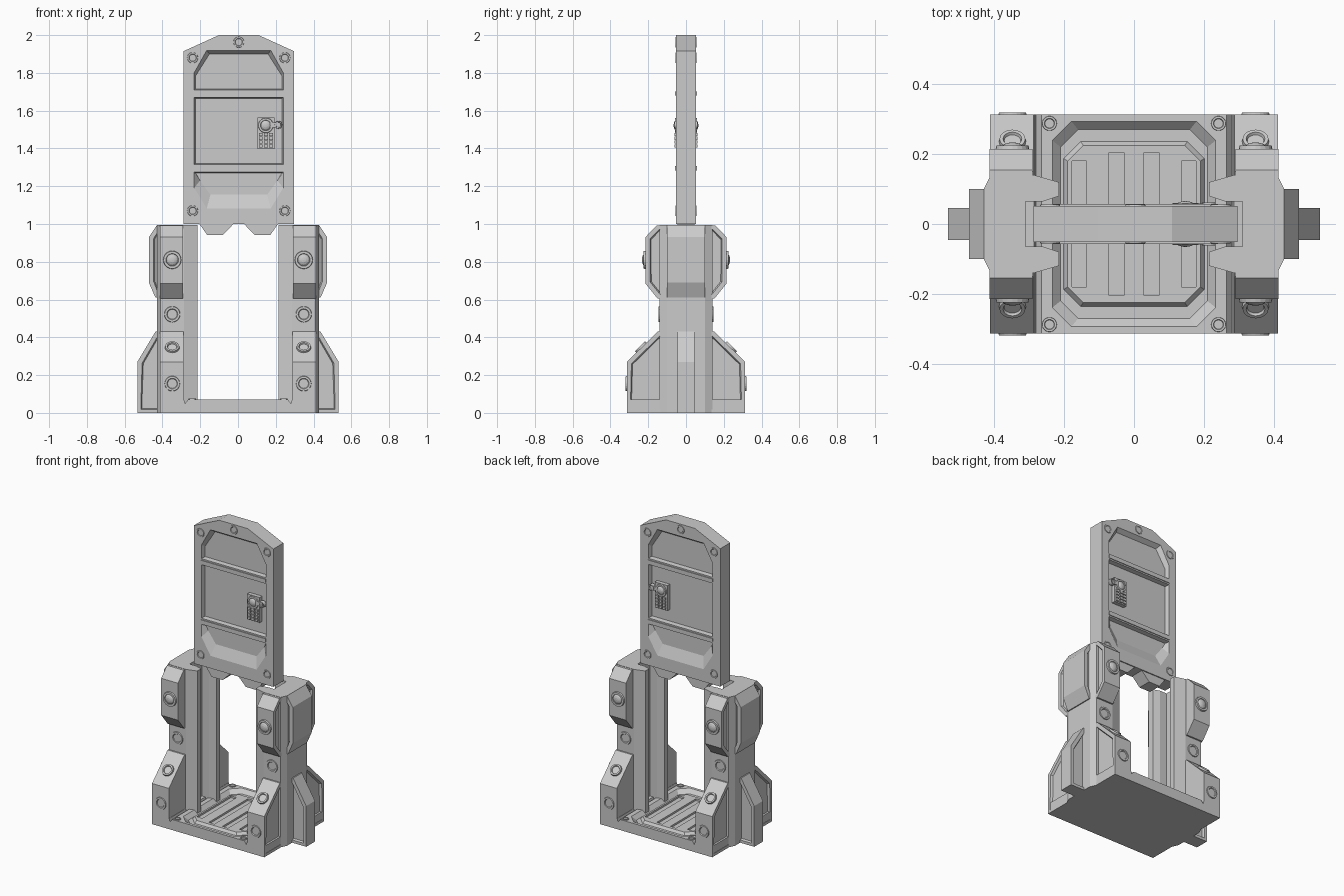
import bpy, bmesh, math
from mathutils import Vector

if "Cube" in bpy.data.objects:
    bpy.data.objects.remove(bpy.data.objects["Cube"])

AX = {'x': lambda u, v, d: (d, u, v), 'y': lambda u, v, d: (u, d, v), 'z': lambda u, v, d: (u, v, d)}

def finish(bm, name, mirror=''):
    bmesh.ops.recalc_face_normals(bm, faces=bm.faces[:])
    me = bpy.data.meshes.new(name)
    bm.to_mesh(me)
    bm.free()
    ob = bpy.data.objects.new(name, me)
    bpy.context.collection.objects.link(ob)
    if mirror:
        m = ob.modifiers.new('mirror', 'MIRROR')
        m.use_axis = ('x' in mirror, 'y' in mirror, False)
        m.use_mirror_merge = False
    return ob

def loft(name, axis, pa, a, pb, b, mirror='', pocket=''):
    """Prism or frustum between two outlines; pocket sinks a panel in the low/high cap."""
    bm = bmesh.new()
    va = [bm.verts.new(AX[axis](u, v, a)) for u, v in pa]
    vb = [bm.verts.new(AX[axis](u, v, b)) for u, v in pb]
    caps = {'lo': bm.faces.new(va), 'hi': bm.faces.new(vb)}
    n = len(va)
    for i in range(n):
        j = (i + 1) % n
        bm.faces.new((va[i], va[j], vb[j], vb[i]))
    bmesh.ops.recalc_face_normals(bm, faces=bm.faces[:])
    for k in pocket.split():
        bmesh.ops.inset_region(bm, faces=[caps[k]], thickness=.026)
        bmesh.ops.inset_region(bm, faces=[caps[k]], thickness=.007, depth=-.015)
    return finish(bm, name, mirror)

def prism(name, axis, pts, a, b, mirror='', pocket=''):
    return loft(name, axis, pts, a, pts, b, mirror, pocket)

def box(name, x0, x1, y0, y1, z0, z1, mirror=''):
    return prism(name, 'z', [(x0, y0), (x1, y0), (x1, y1), (x0, y1)], z0, z1, mirror)

def octagon(x, y, c):
    q = [(x - c, -y), (x, -y + c), (x, y - c), (x - c, y)]
    return q + [(-u, -v) for u, v in q]

def sym(pts, cx=0):
    return [(cx + u, v) for u, v in pts] + [(cx - u, v) for u, v in reversed(pts)]

def cut(ob, cutters):
    bpy.context.view_layer.objects.active = ob
    for c in cutters:
        m = ob.modifiers.new('cut', 'BOOLEAN')
        m.object, m.operation, m.solver = c, 'DIFFERENCE', 'EXACT'
        bpy.ops.object.modifier_apply(modifier=m.name)
        bpy.data.objects.remove(c)

def bolt(name, loc, normal, r, h=.006, mirror='xy', dome=False):
    """Low disc with a ring groove, optionally with a domed head."""
    bm = bmesh.new()
    bmesh.ops.create_cone(bm, cap_ends=True, segments=20, radius1=r, radius2=r * .92, depth=2 * h)
    top = max(bm.faces, key=lambda f: f.calc_center_median().z)
    bmesh.ops.inset_region(bm, faces=[top], thickness=r * .25)
    bmesh.ops.inset_region(bm, faces=[top], thickness=r * .08, depth=-h * .8)
    if dome:
        s = bmesh.ops.create_uvsphere(bm, u_segments=16, v_segments=8, radius=r * .68)
        bmesh.ops.scale(bm, verts=s['verts'], vec=(1, 1, .55))
    rot = Vector((0, 0, 1)).rotation_difference(Vector(normal).normalized())
    bmesh.ops.rotate(bm, verts=bm.verts[:], matrix=rot.to_matrix())
    bmesh.ops.translate(bm, verts=bm.verts[:], vec=loc)
    return finish(bm, name, mirror)

# Base slab with side grooves and sunken floor grate
base = prism('base', 'y', sym([(.41, 0), (.41, .07), (.286, .07), (.28, .05), (.265, .07)]), -.313, .313)
cut(base, [loft('floor_cut', 'z', octagon(.235, .295, .055), .071, octagon(.21, .27, .05), .045)])
grate = loft('floor_grate', 'z', octagon(.205, .24, .05), .04, octagon(.19, .225, .045), .062)
cut(grate, [box('slot_cut', x - .021, x + .021, -y, y, .05, .1)
            for x, y in ((-.157, .18), (-.05, .205), (.05, .205), (.157, .18))])
bolt('floor_bolt', (.242, -.288, .07), (0, 0, 1), .022, .005)

# Posts with a door slot down the inner side
half = [(.43, -.10), (.41, -.14), (.285, -.14), (.215, -.12), (.215, -.08), (.26, -.065), (.31, -.065)]
prism('post', 'z', half + [(x, -y) for x, y in reversed(half)], 0, .995, 'x')

# Front and back feet and upper housings
prism('foot', 'x', [(-.10, 0), (-.313, 0), (-.313, .27), (-.15, .43), (-.10, .43)], .288, .412, 'xy', 'hi')
prism('upper_housing', 'x', [(-.10, .605), (-.15, .605), (-.215, .685), (-.215, .93), (-.155, .993), (-.10, .993)],
      .29, .413, 'xy', 'hi')

# Outer side fins and housings
prism('side_fin', 'y', [(.39, 0), (.533, 0), (.533, .27), (.437, .43), (.39, .43)], -.046, .046, 'x', 'lo hi')
prism('side_housing', 'y', [(.38, .61), (.437, .61), (.472, .69), (.472, .93), (.43, .993), (.38, .993)],
      -.10, .10, 'x', 'lo hi')

# Post bolts
bolt('foot_bolt', (.348, -.313, .155), (0, -1, 0), .042)
bolt('slope_bolt', (.348, -.237, .346), (0, -1, 1), .04, .01)
bolt('post_bolt', (.348, -.14, .522), (0, -1, 0), .044)
bolt('housing_screw', (.348, -.215, .81), (0, -1, 0), .05, .01, dome=True)

# Door slab with three sunken panels per side
CX = .004
door = prism('door', 'y', sym([(.292, 1.0), (.292, 1.915), (.105, 2.0)], CX), -.052, .052)
panels = [
    (sym([(.237, 1.71), (.237, 1.80), (.17, 1.92)], CX), sym([(.228, 1.715), (.228, 1.785), (.155, 1.90)], CX)),
    (sym([(.237, 1.315), (.237, 1.67)], CX), sym([(.228, 1.32), (.228, 1.665)], CX)),
    (sym([(.17, 1.08), (.237, 1.19), (.237, 1.275)], CX), sym([(.15, 1.155), (.205, 1.23), (.228, 1.27)], CX))]
cut(door, [loft('panel_cut', 'y', po, s * .053, pi, s * .024) for s in (-1, 1) for po, pi in panels])

# Thin ribs dividing the door panels
for z in (1.69, 1.295):
    box('door_rib', CX - .237, CX + .237, -.057, .057, z - .011, z + .011)

# Teeth under the door
for s in (-1, 1):
    prism('door_tooth', 'y', [(CX + s * u, z) for u, z in ((.208, 1.0), (.167, .942), (.085, .942), (.028, 1.0))],
          -.045, .045)

# Door bolts
for x, z in ((-.24, 1.88), (.248, 1.88), (CX, 1.963), (-.24, 1.07), (.248, 1.07)):
    bolt('door_bolt', (x, -.052, z), (0, -1, 0), .03, .004, 'y')

# Lock plate, keypad, knob and latch on both faces
box('lock_plate', .102, .194, -.05, -.02, 1.397, 1.565, 'y')
for i in range(3):
    for j in range(4):
        x, z = .121 + .027 * i, 1.412 + .021 * j
        box('key', x - .01, x + .01, -.06, -.048, z - .008, z + .008, 'y')
bolt('lock_knob', (.147, -.05, 1.522), (0, -1, 0), .042, .008, 'y', dome=True)
box('latch_arm', .17, .215, -.058, -.03, 1.512, 1.538, 'y')
bolt('latch_end', (.214, -.05, 1.525), (0, -1, 0), .021, .012, 'y')
